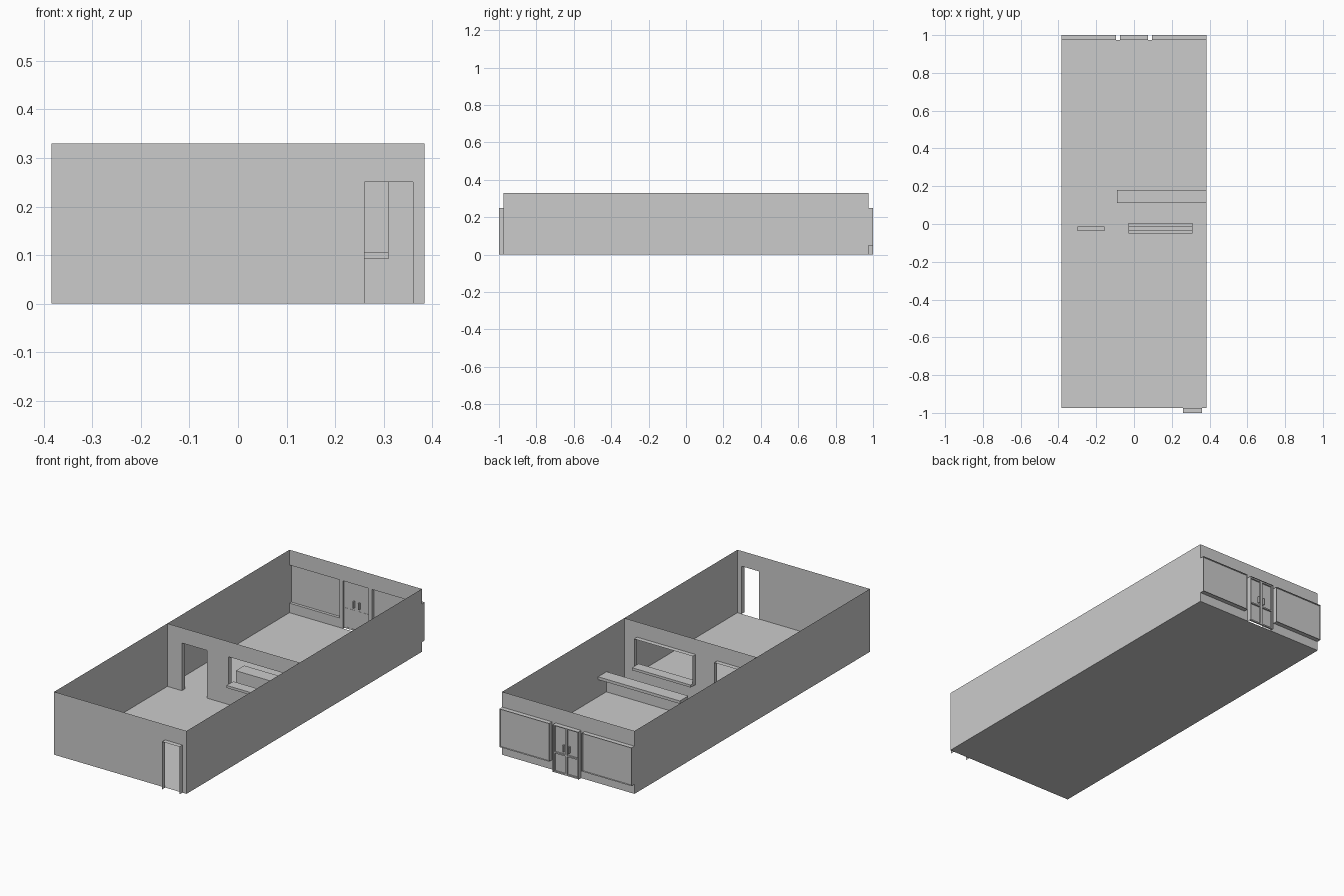
import bpy, bmesh

if "Cube" in bpy.data.objects:
    bpy.data.objects.remove(bpy.data.objects["Cube"])

W, L, H = 0.384, 0.975, 0.33      # half width, half length, wall height
DOOR_H, REVEAL = 0.25, 0.025


def finish(name, bm):
    bmesh.ops.remove_doubles(bm, verts=bm.verts, dist=1e-5)
    mesh = bpy.data.meshes.new(name)
    bm.to_mesh(mesh)
    bm.free()
    ob = bpy.data.objects.new(name, mesh)
    bpy.context.collection.objects.link(ob)
    return ob


def quad(bm, *pts):
    bm.faces.new([bm.verts.new(p) for p in pts])


def upright(bm, x0, x1, z0, z1, y):
    quad(bm, (x0, y, z0), (x1, y, z0), (x1, y, z1), (x0, y, z1))


def add_box(bm, x0, x1, y0, y1, z0, z1):
    res = bmesh.ops.create_cube(bm, size=1)
    for v in res["verts"]:
        v.co = (x1 if v.co.x > 0 else x0,
                y1 if v.co.y > 0 else y0,
                z1 if v.co.z > 0 else z0)


def box(name, *dims):
    bm = bmesh.new()
    add_box(bm, *dims)
    return finish(name, bm)


def panel(name, x0, x1, z0, z1, y):
    bm = bmesh.new()
    upright(bm, x0, x1, z0, z1, y)
    return finish(name, bm)


def cross_wall(name, y, openings, depth):
    """Thin wall across the room with openings and sleeves of given depth."""
    bm = bmesh.new()
    xs = sorted({-W, W, *(v for o in openings for v in o[:2])})
    zs = sorted({0, H, *(v for o in openings for v in o[2:])})
    for x0, x1 in zip(xs, xs[1:]):
        for z0, z1 in zip(zs, zs[1:]):
            cx, cz = (x0 + x1) / 2, (z0 + z1) / 2
            if not any(o[0] < cx < o[1] and o[2] < cz < o[3] for o in openings):
                upright(bm, x0, x1, z0, z1, y)
    for x0, x1, z0, z1 in openings:
        ring = [(x0, z0), (x0, z1), (x1, z1), (x1, z0)]
        if z0 > 0:
            ring.append(ring[0])
        for (ax, az), (bx, bz) in zip(ring, ring[1:]):
            quad(bm, (ax, y, az), (bx, y, bz), (bx, y + depth, bz), (ax, y + depth, az))
    return finish(name, bm)


# Floor and long side walls
bm = bmesh.new()
quad(bm, (-W, -L, 0), (W, -L, 0), (W, L, 0), (-W, L, 0))
finish("floor", bm)
for side, x in (("left", -W), ("right", W)):
    bm = bmesh.new()
    quad(bm, (x, -L, 0), (x, L, 0), (x, L, H), (x, -L, H))
    finish(side + "_wall", bm)

# Front wall with open doorway
cross_wall("front_wall", -L, [(0.26, 0.36, 0, DOOR_H)], -REVEAL)

# Middle partition with doorway and serving hatch
cross_wall("partition", -0.037,
           [(-0.30, -0.155, 0, DOOR_H), (-0.03, 0.31, 0.105, DOOR_H)], REVEAL)
box("hatch_sill", -0.03, 0.31, -0.051, 0.004, 0.092, 0.105)

# Counter: thin front with overhanging top
panel("counter_front", -0.09, W, 0, 0.092, 0.112)
box("counter_top", -0.09, W, 0.11, 0.18, 0.09, 0.105)

# Back wall with two display windows and a double door
windows = [(-0.383, -0.095, 0.05, DOOR_H), (0.095, 0.383, 0.05, DOOR_H)]
cross_wall("back_wall", L, windows + [(-0.074, 0.074, 0, DOOR_H)], REVEAL)
for name, w in zip(("left", "right"), windows):
    panel(name + "_window_pane", *w, 0.99)

# Door leaves: pane, surrounding bars, middle rail and handle
for name, x0, x1, hx in (("left", -0.074, 0, -0.016), ("right", 0, 0.074, 0.016)):
    panel(name + "_door_pane", x0, x1, 0, DOOR_H, 0.986)
    bm = bmesh.new()
    b = 0.007
    for a0, a1, z0, z1 in ((x0, x0 + b, 0, DOOR_H), (x1 - b, x1, 0, DOOR_H),
                           (x0 + b, x1 - b, 0, b),
                           (x0 + b, x1 - b, DOOR_H - b, DOOR_H),
                           (x0 + b, x1 - b, 0.1, 0.1 + b)):
        add_box(bm, a0, a1, 0.985, 0.994, z0, z1)
    finish(name + "_door_frame", bm)
    box(name + "_door_handle", hx - 0.003, hx + 0.003, 0.976, 0.998, 0.12, 0.155)
